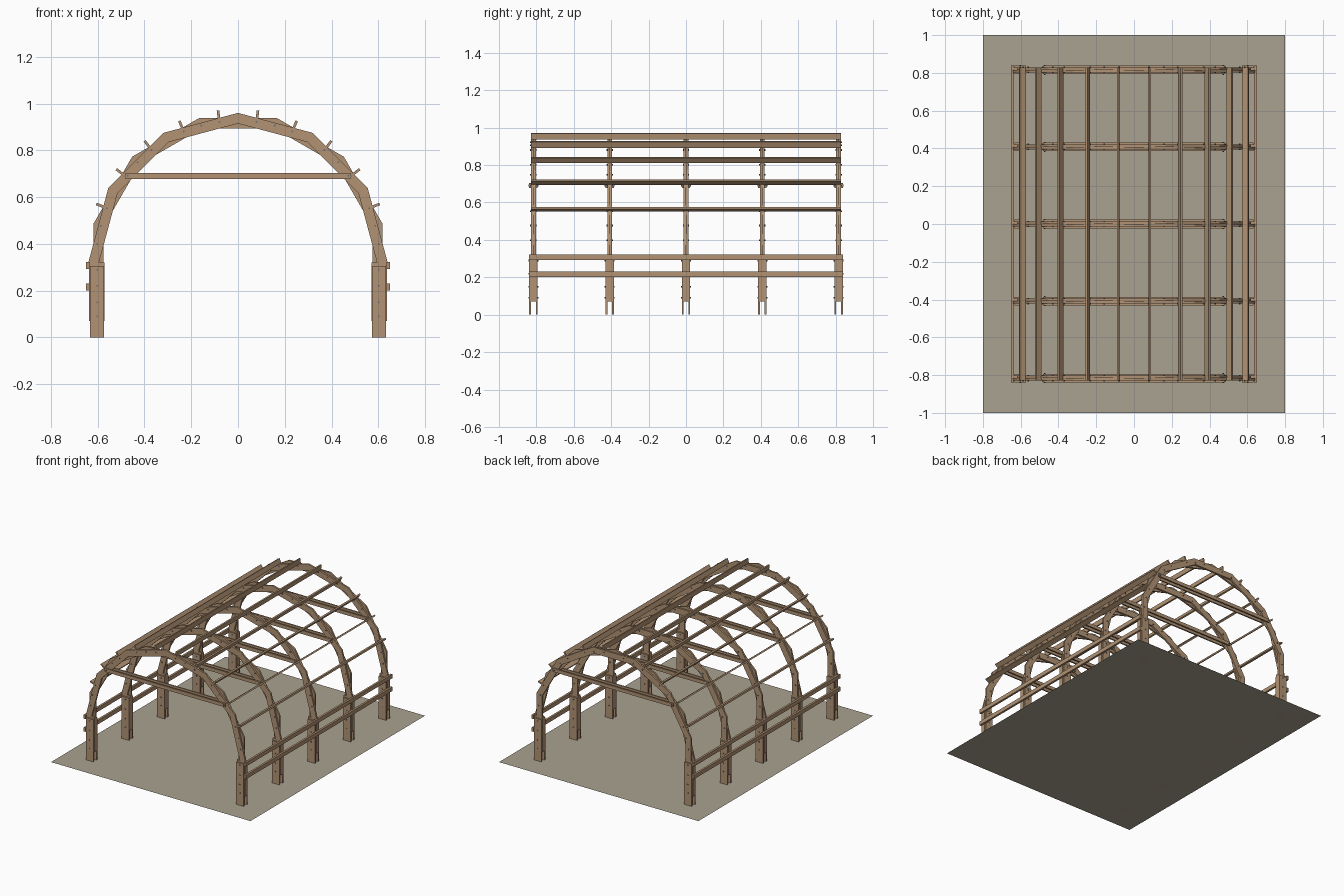
import bpy, bmesh, math
from mathutils import Matrix, Vector

if "Cube" in bpy.data.objects:
    bpy.data.objects.remove(bpy.data.objects["Cube"])

def material(name, rgb):
    m = bpy.data.materials.new(name)
    m.diffuse_color = (*rgb, 1)
    m.use_nodes = True
    m.node_tree.nodes["Principled BSDF"].inputs["Base Color"].default_value = m.diffuse_color
    return m

WOOD = material("timber brown", (0.44, 0.29, 0.175))
STEEL = material("bolt steel", (0.14, 0.16, 0.19))
EARTH = material("ground khaki", (0.40, 0.365, 0.285))

CZ = 0.32                 # height of the arch centre
R = 0.6175                # arch radius at plank joints
HALF = 0.022              # half the plank depth
LAYER = 0.0127            # thickness of one rib layer
FRAMES = [-0.816, -0.408, 0, 0.408, 0.816]


def finish(name, bm, mat):
    bmesh.ops.recalc_face_normals(bm, faces=bm.faces)
    me = bpy.data.meshes.new(name)
    bm.to_mesh(me)
    bm.free()
    me.materials.append(mat)
    ob = bpy.data.objects.new(name, me)
    bpy.context.collection.objects.link(ob)
    return ob


def box(bm, centre, size, tilt=0):
    mat = (Matrix.Translation(centre) @ Matrix.Rotation(tilt, 4, 'Y')
           @ Matrix.Diagonal((*size, 1)))
    bmesh.ops.create_cube(bm, size=1, matrix=mat)


def prism(bm, pts, y0, y1):
    a = [bm.verts.new((x, y0, z)) for x, z in pts]
    b = [bm.verts.new((x, y1, z)) for x, z in pts]
    bm.faces.new(a)
    bm.faces.new(b[::-1])
    n = len(pts)
    for i in range(n):
        bm.faces.new((a[i], b[i], b[(i + 1) % n], a[(i + 1) % n]))


def polar(r, deg):
    t = math.radians(deg)
    return r * math.cos(t), CZ + r * math.sin(t)


def rib_layer(bm, angles, y0, y1):
    """Row of straight planks with mitred ends following the arch."""
    c = math.cos(math.radians(15))
    ends = []
    for a in angles:
        half_chord = a in (0, 180) and angles[1] == 15
        r, h = (R * c, HALF) if half_chord else (R, HALF / c)
        ends.append((polar(r - h, a), polar(r + h, a)))
    for (i0, o0), (i1, o1) in zip(ends, ends[1:]):
        prism(bm, [i0, o0, o1, i1], y0, y1)


def bolt(bm, x, y, z, length):
    bmesh.ops.create_cone(
        bm, cap_ends=True, segments=8, radius1=0.0042, radius2=0.0042, depth=length,
        matrix=Matrix.Translation((x, y, z)) @ Matrix.Rotation(math.pi / 2, 4, 'X'))


# ground sheet
bm = bmesh.new()
bmesh.ops.create_grid(bm, x_segments=1, y_segments=1, size=1,
                      matrix=Matrix.Diagonal((0.8, 1, 1, 1)))
finish("ground_sheet", bm, EARTH)

for n, y in enumerate(FRAMES, 1):
    # arch rib: two plank layers with staggered joints
    bm = bmesh.new()
    rib_layer(bm, list(range(0, 181, 30)), y - LAYER, y)
    rib_layer(bm, [0] + list(range(15, 166, 30)) + [180], y, y + LAYER)
    finish(f"arch_rib_{n}", bm, WOOD)

    # posts: two outer planks around a raised core
    bm = bmesh.new()
    for sx in (-1, 1):
        box(bm, (sx * 0.604, y, 0.195), (0.066, 2 * LAYER, 0.25))
        for sy in (-1, 1):
            box(bm, (sx * 0.603, y + sy * 0.0177, 0.153), (0.06, 0.01, 0.306))
    finish(f"posts_{n}", bm, WOOD)

    # pair of tie planks clasping the rib
    bm = bmesh.new()
    for sy in (-1, 1):
        box(bm, (0, y + sy * 0.0177, 0.691), (0.964, 0.01, 0.025))
    finish(f"tie_beam_{n}", bm, WOOD)

    # bolts through posts, rib and tie ends
    bm = bmesh.new()
    for sx in (-1, 1):
        for z in (0.09, 0.15, 0.22, 0.29):
            bolt(bm, sx * 0.602, y, z, 0.053)
        bolt(bm, sx * 0.472, y, 0.691, 0.053)
    for k in range(1, 24):
        if k % 4:
            x, z = polar(0.607, k * 7.5)
            bolt(bm, x, y, z, 0.034)
    finish(f"bolts_{n}", bm, STEEL)

# purlins standing radially on the arch
bm = bmesh.new()
for k in range(10):
    a = 22.5 + 15 * k
    x, z = polar(0.639, a)
    box(bm, (x, 0, z), (0.034, 1.657, 0.011), -math.radians(a))
finish("roof_purlins", bm, WOOD)

# side rails on the posts
bm = bmesh.new()
for sx in (-1, 1):
    for z in (0.308, 0.216):
        box(bm, (sx * 0.643, 0, z), (0.015, 1.678, 0.029))
finish("side_rails", bm, WOOD)
